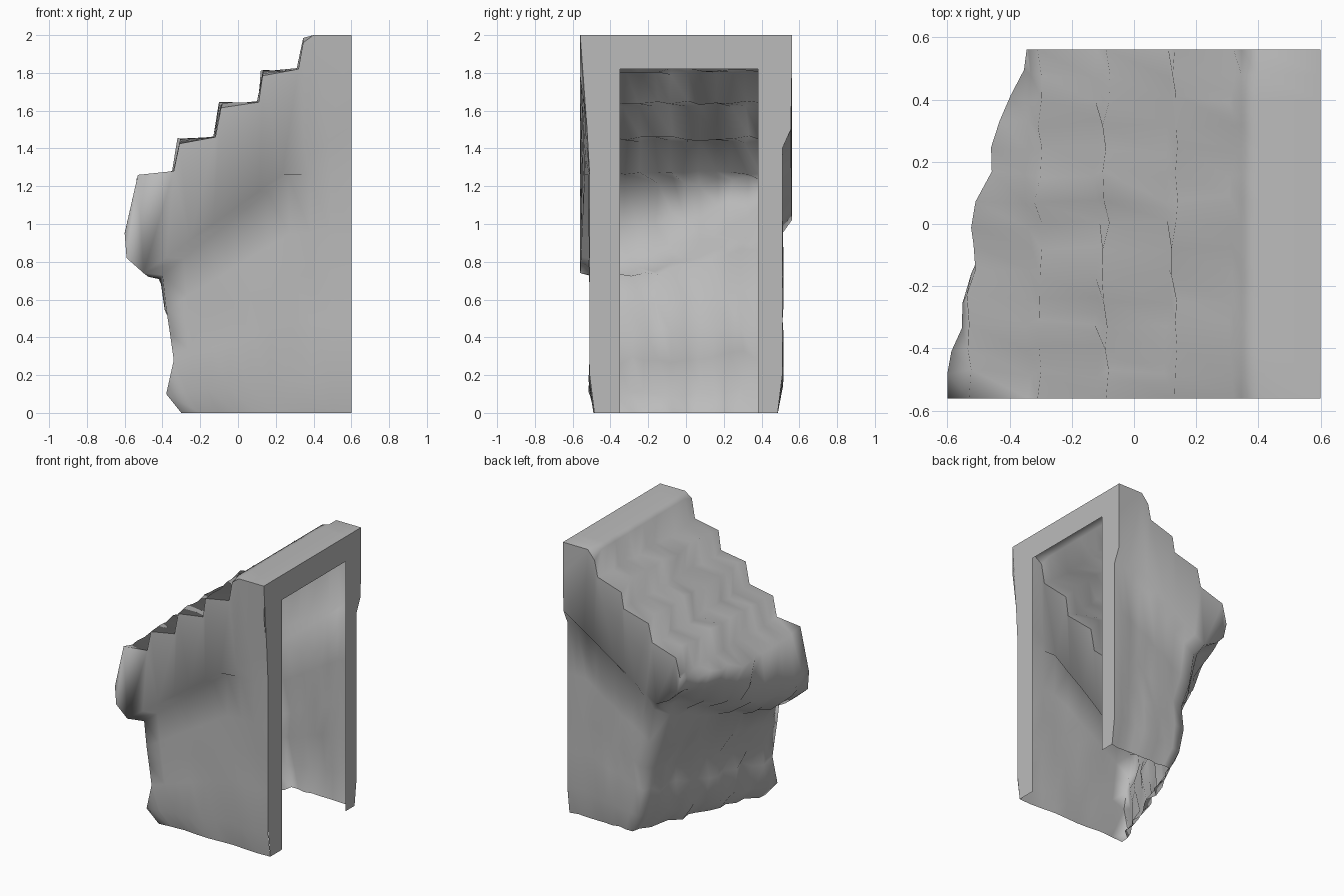
import bpy, bmesh, math, random
from mathutils import Vector

random.seed(7)
cube = bpy.data.objects.get("Cube")
if cube:
    bpy.data.objects.remove(cube)

stone = bpy.data.materials.new("grey_stone")
stone.use_nodes = True
grey = (0.5, 0.5, 0.5, 1)
stone.diffuse_color = grey
stone.node_tree.nodes["Principled BSDF"].inputs["Base Color"].default_value = grey

MOUTH, SLAB, WALL, FOOT = 0.6, 0.56, 0.51, 0.485   # mouth plane and half widths
SHOULDER = 1.78                                    # height where the mouth rim narrows

# Stepped roof (x, z), shared by both ends; even points are tread noses
STEPS = [(MOUTH, 2), (.4, 2), (.345, 1.985), (.32, 1.82), (.13, 1.81), (.11, 1.645),
         (-.09, 1.64), (-.12, 1.46), (-.31, 1.45), (-.34, 1.28)]
# Overhanging lip and rear wall at the front (-y) and back (+y) ends
LIP_FRONT = [(-.53, 1.26), (-.6, .95), (-.59, .82), (-.5, .74)]
LIP_BACK = [(-.345, 1.25), (-.32, 1.14), (-.25, 1.07), (-.15, 1.02)]
REAR_FRONT = [(-.4, .73), (-.38, .55), (-.36, .42), (-.34, .28), (-.38, .1), (-.3, 0)]
REAR_BACK = [(-.1, .95), (-.06, .7), (.01, .5), (-.01, .33), (.03, .14), (.09, 0)]
FRONT = STEPS + LIP_FRONT + REAR_FRONT
BACK = STEPS + LIP_BACK + REAR_BACK
N_STEP, N_SLAB, N = len(STEPS), len(STEPS + LIP_FRONT), len(FRONT)
COLS = 14
# The overhang fades into the rear wall halfway along (x, z shift)
FADE = dict(zip(range(N_STEP, N), [(-.03, -.02), (.03, .05), (.06, .03), (.05, 0),
                                   (-.08, -.06), (-.04, -.02)]))


def rough(amount):
    return random.uniform(-amount, amount)


def half_width(k):
    return SLAB if k < N_SLAB else FOOT if k == N - 1 else WALL


def finish(name, bm, angle):
    mesh = bpy.data.meshes.new(name)
    bm.to_mesh(mesh)
    bm.free()
    obj = bpy.data.objects.new(name, mesh)
    bpy.context.collection.objects.link(obj)
    mesh.materials.append(stone)
    bpy.ops.object.select_all(action='DESELECT')
    obj.select_set(True)
    bpy.context.view_layer.objects.active = obj
    bpy.ops.object.shade_smooth_by_angle(angle=math.radians(angle))


def skin_point(k, j):
    """Point k of the section at column j, chipped and roughened."""
    t = j / COLS
    blend = min(1, 1.2 * t * t) if N_STEP <= k < N_SLAB else t
    x, z = Vector(FRONT[k]).lerp(Vector(BACK[k]), blend)
    y = (2 * t - 1) * half_width(k)
    if 0 < j < COLS:
        if k > 2:
            middle = 4 * t * (1 - t)
            dx, dz = FADE.get(k, (0, 0))
            size = .014 if k < N_STEP else .026
            x = max(x + dx * middle + rough(size), -MOUTH)
            y += rough(.015)
            if k < N - 1:
                z += dz * middle + rough(size) - size * .5
    elif 2 <= k < N_STEP and k % 2 == 0:
        z -= .05 if j else .025
    return x, y, z


# Rock shell: roof, rear wall and both sides in one open skin
bm = bmesh.new()
skin = [[bm.verts.new(skin_point(k, j)) for j in range(COLS + 1)] for k in range(N)]
for k in range(N - 1):
    for j in range(COLS):
        bm.faces.new((skin[k][j], skin[k][j + 1], skin[k + 1][j + 1], skin[k + 1][j]))


def add_side(j, sign, slab_y, slab_z, wall_z):
    """Side sheet running from the rear edge to the mouth, with a sloping ledge."""
    steps = 9
    top = skin[N_SLAB][j].co.z
    rows = []
    for k in range(N_SLAB - 1, N):
        edge = skin[k][j]
        ledge = k == N_SLAB - 1
        share = 1 if ledge else edge.co.z / top
        goal = Vector((MOUTH, sign * (slab_y if ledge else half_width(k)), slab_z * share))
        row = [edge]
        for c in range(1, steps + 1):
            p = edge.co.lerp(goal, c / steps)
            if not ledge:
                p.z = min(p.z, wall_z * share)
                if c < steps:
                    p.y += sign * (rough(.011) - .004)
            row.append(bm.verts.new(p))
        rows.append(row)
    for r0, r1 in zip(rows, rows[1:]):
        for c in range(steps):
            quad = (r0[c], r1[c], r1[c + 1], r0[c + 1])
            bm.faces.new(quad if sign < 0 else quad[::-1])
    # Upright cheek of the roof slab, with a crisp stepped rim
    shoulder = bm.verts.new((MOUTH, sign * SLAB, SHOULDER))
    ring = [skin[k][j] for k in range(N_SLAB)] + rows[0][1:] + [shoulder]
    bm.faces.new(ring if sign < 0 else ring[::-1])
    for a, b in zip(ring[:N_STEP], ring[1:]):
        bm.edges.get((a, b)).smooth = False


add_side(0, -1, .525, 1.52, 1.26)
add_side(COLS, 1, .555, 1.5, 1.4)
bmesh.ops.triangulate(bm, faces=[f for f in bm.faces if len(f.verts) > 4])
bm.normal_update()
roof = max(bm.faces, key=lambda f: f.calc_center_median().z)
if roof.normal.z < 0:
    bmesh.ops.reverse_faces(bm, faces=bm.faces[:])
finish("rock_shell", bm, 100)

# Flat frame around the mouth: two jambs and a mitred lintel
bm = bmesh.new()
outer = [(-FOOT, 0), (-WALL, .2), (-WALL, 1.26), (-.525, 1.52), (-SLAB, SHOULDER), (-SLAB, 2),
         (SLAB, 2), (SLAB, SHOULDER), (.555, 1.5), (WALL, 1.4), (WALL, .2), (FOOT, 0)]
lintel = 1.82
half = len(outer) // 2
rims = []
for i, (y, z) in enumerate(outer):
    edge_y = -.35 if i < half else .38
    rims.append([bm.verts.new((MOUTH, y, z)),
                 bm.verts.new((MOUTH, edge_y, min(z, lintel)))])
for a, b in zip(rims, rims[1:]):
    bm.faces.new((a[0], a[1], b[1], b[0]))
finish("mouth_frame", bm, 30)
